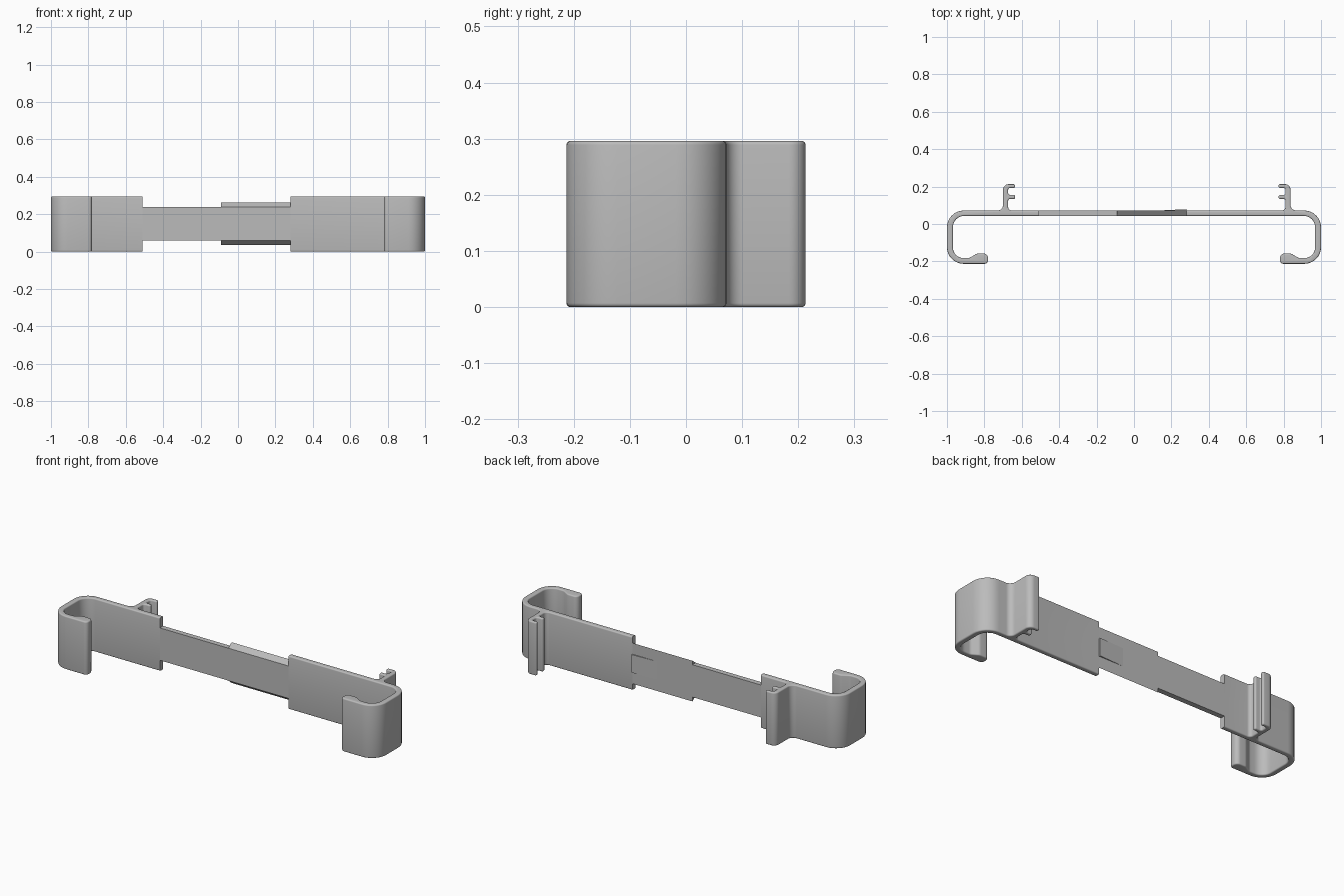
import bpy, bmesh, math
from mathutils import Vector

cube = bpy.data.objects.get("Cube")
if cube:
    bpy.data.objects.remove(cube, do_unlink=True)

FRONT, BACK, HEIGHT = 0.043, 0.072, 0.296
ROUND = 0.007

grey = bpy.data.materials.new("plain grey")
grey.use_nodes = True
grey.diffuse_color = (0.5, 0.5, 0.5, 1)
grey.node_tree.nodes["Principled BSDF"].inputs["Base Color"].default_value = (0.5, 0.5, 0.5, 1)


def rounded(corners, steps=8):
    """Turn (x, y, radius) corners into an outline with filleted corners."""
    out = []
    for i, (x, y, r) in enumerate(corners):
        p = Vector((x, y))
        if not r:
            out.append(p)
            continue
        a = (Vector(corners[i - 1][:2]) - p).normalized()
        b = (Vector(corners[(i + 1) % len(corners)][:2]) - p).normalized()
        half = a.angle(b) / 2
        centre = p + (a + b).normalized() * r / math.sin(half)
        start = p + a * r / math.tan(half) - centre
        end = p + b * r / math.tan(half) - centre
        sweep = start.angle(end)
        for k in range(steps + 1):
            t = k / steps
            out.append(centre + (start * math.sin((1 - t) * sweep)
                                 + end * math.sin(t * sweep)) / math.sin(sweep))
    return out


def prism(name, points, direction, bevel_skip=None):
    """Extrude a flat outline; round the rims of both caps if bevel_skip is given."""
    bm = bmesh.new()
    base = bm.faces.new([bm.verts.new(p) for p in points])
    caps = [base]
    grown = bmesh.ops.extrude_face_region(bm, geom=[base], use_keep_orig=True)["geom"]
    caps += [f for f in grown if isinstance(f, bmesh.types.BMFace)]
    bmesh.ops.translate(bm, vec=direction, verts=[v for v in grown if isinstance(v, bmesh.types.BMVert)])
    bmesh.ops.recalc_face_normals(bm, faces=bm.faces[:])
    if bevel_skip is not None:
        rims = [e for f in caps for e in f.edges
                if any(abs(v.co.x - bevel_skip) > 1e-4 for v in e.verts)]
        bmesh.ops.bevel(bm, geom=rims, offset=ROUND, segments=4, profile=0.5,
                        affect='EDGES', clamp_overlap=False)
    mesh = bpy.data.meshes.new(name)
    bm.to_mesh(mesh)
    bm.free()
    mesh.materials.append(grey)
    obj = bpy.data.objects.new(name, mesh)
    bpy.context.collection.objects.link(obj)
    bpy.ops.object.select_all(action='DESELECT')
    obj.select_set(True)
    bpy.context.view_layer.objects.active = obj
    bpy.ops.object.shade_smooth_by_angle(angle=math.radians(35))


def bracket(name, side, inner, clip):
    """Wide plate with a front hook and a two-pronged rear clip, as one profile."""
    tip, stem = clip - 0.064, clip - 0.027
    corners = [
        (inner, FRONT, 0),
        # hook
        (0.968, FRONT, 0.06), (0.968, -0.182, 0.055), (0.88, -0.182, 0.03),
        (0.84, -0.158, 0.03), (0.78, -0.158, 0.024), (0.78, -0.213, 0.02),
        (1, -0.213, 0.09), (1, BACK, 0.09),
        # clip
        (clip, BACK, 0.03), (clip, 0.213, 0.03),
        (tip, 0.213, 0.008), (tip, 0.193, 0.008), (stem, 0.193, 0.012),
        (stem, 0.155, 0.012), (tip, 0.155, 0.008), (tip, 0.134, 0.008),
        (stem, 0.134, 0.012), (stem, BACK, 0.02),
        (inner, BACK, 0)]
    points = [(side * p.x, p.y, 0) for p in rounded(corners)]
    prism(name, points, (0, 0, HEIGHT), bevel_skip=side * inner)


# Two hooked end brackets
bracket("left_bracket", 1, 0.28, 0.837)
bracket("right_bracket", -1, 0.51, 0.70)

# Narrow sliding bar
prism("sliding_bar", [(-0.51, FRONT, 0.06), (-0.51, FRONT, 0.24),
                      (-0.51, BACK, 0.24), (-0.51, BACK, 0.06)], (0.42, 0, 0))

# Dovetail sleeve, wider at the back
prism("dovetail_sleeve", [(-0.09, FRONT, 0.06), (-0.09, FRONT, 0.24),
                          (-0.09, BACK, 0.262), (-0.09, BACK, 0.036)], (0.37, 0, 0))

# Shallow ramped catch on the back of the sleeve
prism("catch_ramp", [(0.13, BACK, 0.1), (0.28, BACK, 0.1), (0.28, 0.079, 0.1)], (0, 0, 0.1))
